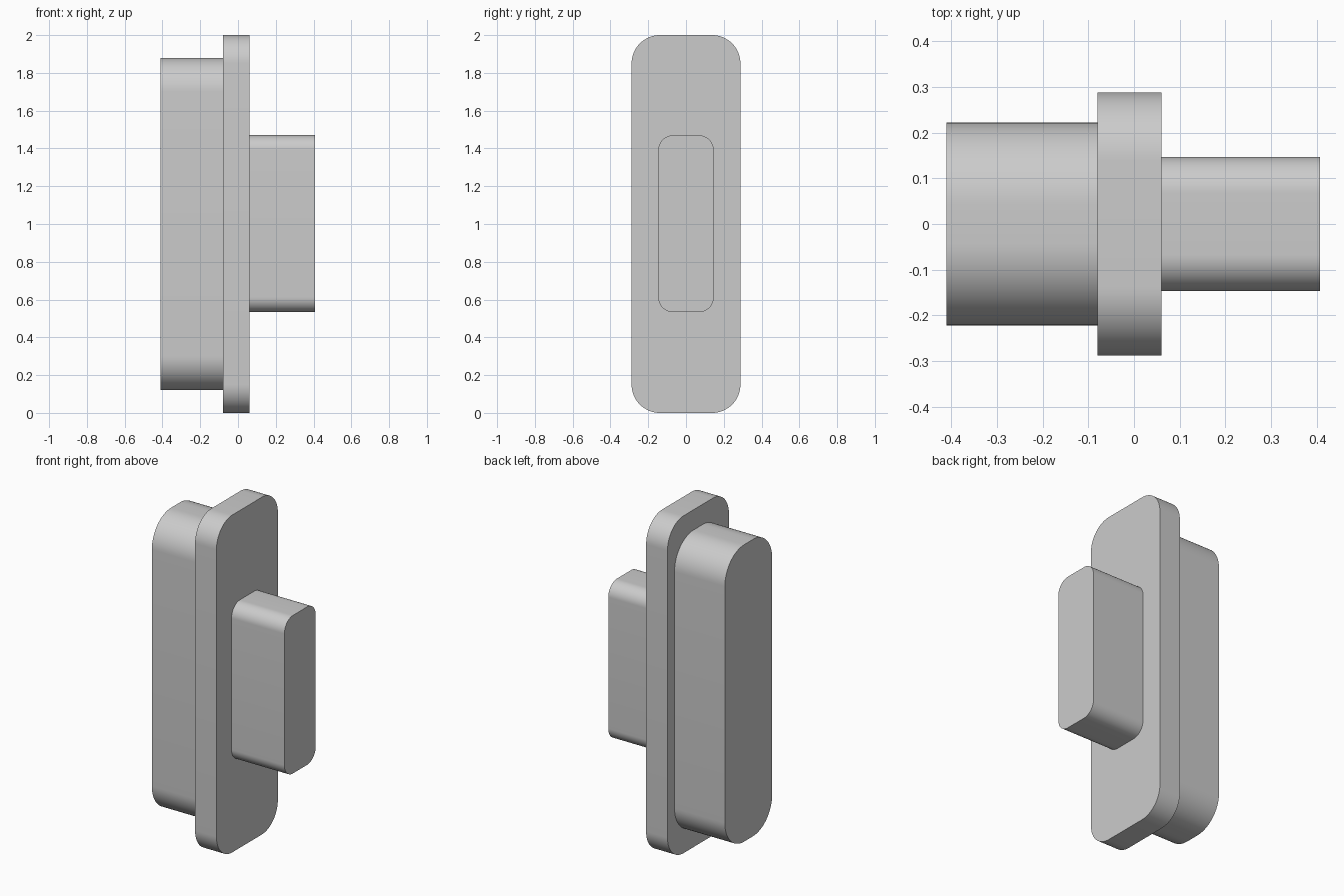
import bpy, bmesh, math

cube = bpy.data.objects.get("Cube")
if cube:
    bpy.data.objects.remove(cube)

# One plain grey for every part
grey = bpy.data.materials.new("light grey")
grey.use_nodes = True
colour = (0.6, 0.6, 0.6, 1)
grey.diffuse_color = colour
grey.node_tree.nodes["Principled BSDF"].inputs["Base Color"].default_value = colour


def rounded_block(name, x0, x1, half_y, z0, z1, radius, steps=16):
    """Rounded rectangle in the YZ plane, extruded along x."""
    bm = bmesh.new()
    corners = [(half_y - radius, z1 - radius), (radius - half_y, z1 - radius),
               (radius - half_y, z0 + radius), (half_y - radius, z0 + radius)]
    verts = []
    for i, (cy, cz) in enumerate(corners):
        for s in range(steps + 1):
            a = (i + s / steps) * math.pi / 2
            verts.append(bm.verts.new((x0, cy + radius * math.cos(a),
                                       cz + radius * math.sin(a))))
    base = bm.faces.new(verts)
    top = bmesh.ops.extrude_face_region(bm, geom=[base], use_keep_orig=True)
    moved = [g for g in top["geom"] if isinstance(g, bmesh.types.BMVert)]
    bmesh.ops.translate(bm, verts=moved, vec=(x1 - x0, 0, 0))
    bmesh.ops.recalc_face_normals(bm, faces=bm.faces)
    mesh = bpy.data.meshes.new(name)
    bm.to_mesh(mesh)
    bm.free()
    mesh.materials.append(grey)
    obj = bpy.data.objects.new(name, mesh)
    bpy.context.collection.objects.link(obj)
    bpy.ops.object.select_all(action='DESELECT')
    obj.select_set(True)
    bpy.context.view_layer.objects.active = obj
    bpy.ops.object.shade_smooth_by_angle(angle=math.radians(30))
    return obj


# Large body, wide flange and small plug, from -x to +x
rounded_block("body", -0.41, -0.08, 0.222, 0.12, 1.88, 0.18)
rounded_block("flange", -0.08, 0.06, 0.288, 0, 2, 0.15)
rounded_block("plug", 0.06, 0.407, 0.147, 0.533, 1.47, 0.08)
